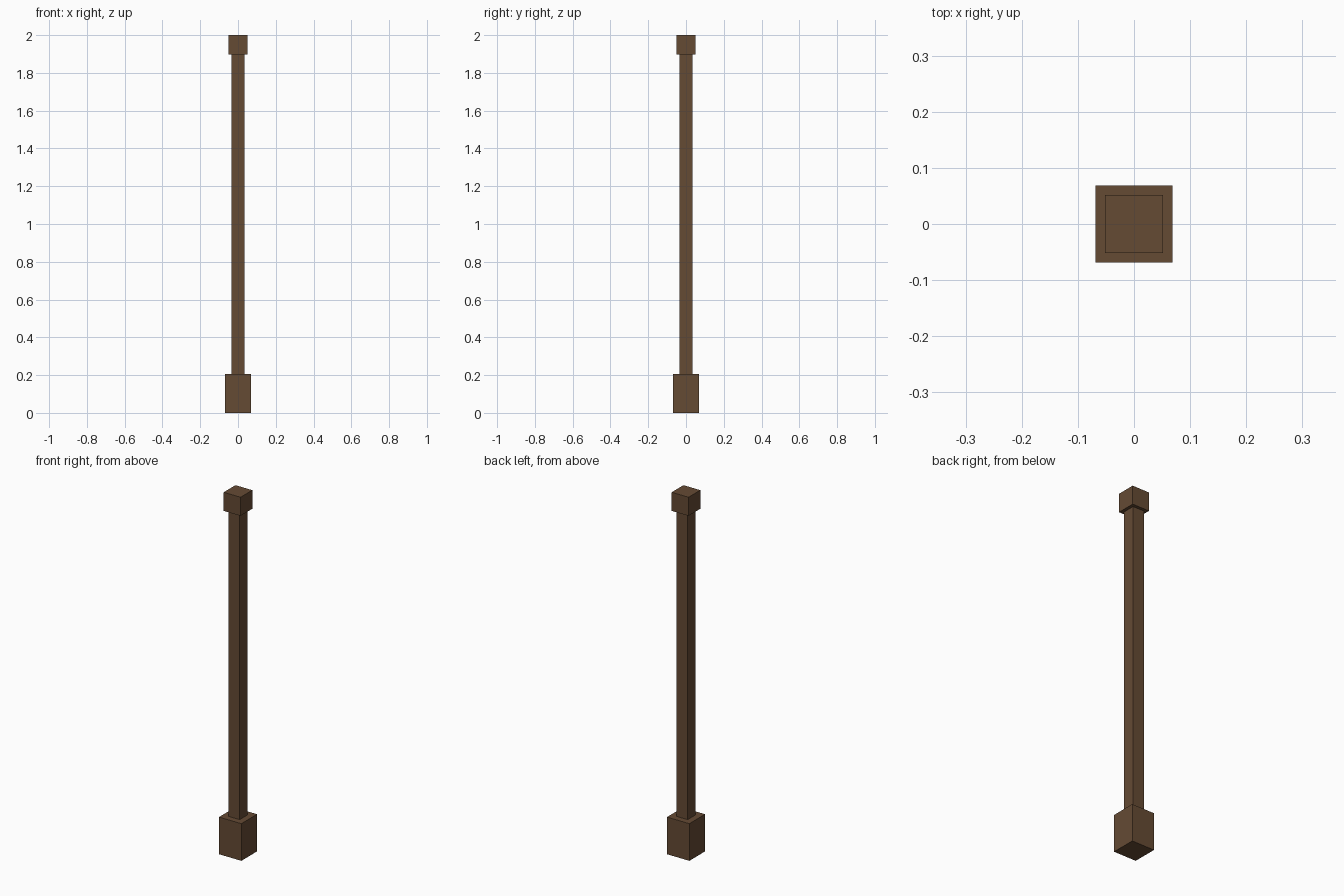
import bpy

if "Cube" in bpy.data.objects:
    bpy.data.objects.remove(bpy.data.objects["Cube"])

# One dark wood colour
wood = bpy.data.materials.new("dark_brown_wood")
wood.diffuse_color = (0.130, 0.069, 0.034, 1.0)
wood.use_nodes = True
wood.node_tree.nodes["Principled BSDF"].inputs["Base Color"].default_value = wood.diffuse_color


def block(name, width, z0, z1):
    """Square upright block, centred on the z axis."""
    bpy.ops.mesh.primitive_cube_add(size=1, location=(0, 0, (z0 + z1) / 2))
    ob = bpy.context.object
    ob.name = name
    ob.scale = (width, width, z1 - z0)
    bpy.ops.object.transform_apply(location=False, rotation=False, scale=True)
    ob.data.materials.append(wood)
    return ob


BASE_TOP, CAP_BOTTOM, HEIGHT = 0.2055, 1.897, 2.0

block("post_base", 0.137, 0.0, BASE_TOP)
block("post_shaft", 0.0685, BASE_TOP, CAP_BOTTOM)
block("post_cap", 0.1028, CAP_BOTTOM, HEIGHT)
